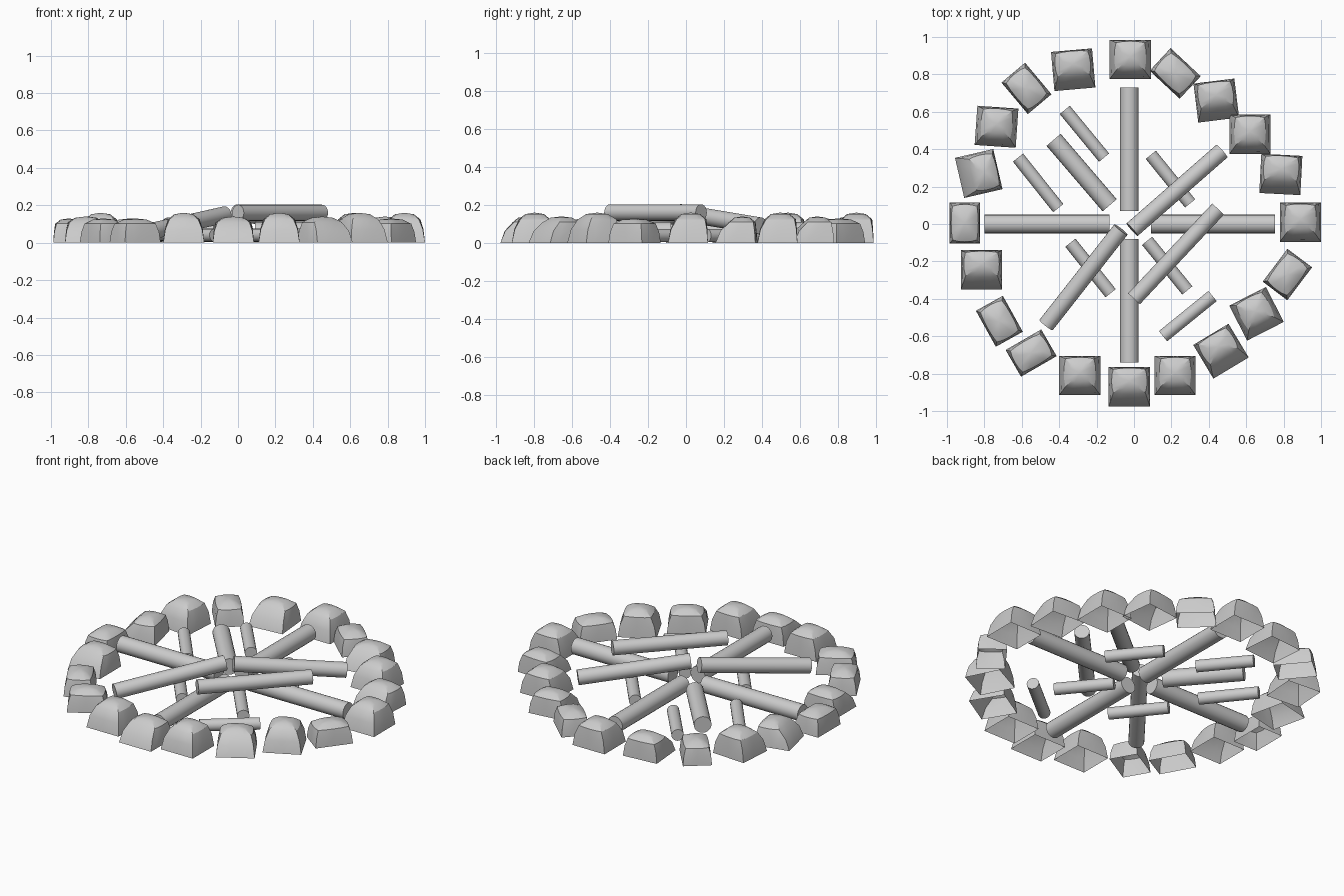
import bpy, bmesh, math
from mathutils import Vector, Matrix

cube = bpy.data.objects.get("Cube")
if cube:
    bpy.data.objects.remove(cube, do_unlink=True)

grey = bpy.data.materials.new("plain_grey")
grey.use_nodes = True
grey.diffuse_color = (0.6, 0.6, 0.6, 1)
grey.node_tree.nodes["Principled BSDF"].inputs["Base Color"].default_value = (0.6, 0.6, 0.6, 1)


def finish(bm, name, matrix):
    bmesh.ops.recalc_face_normals(bm, faces=bm.faces)
    mesh = bpy.data.meshes.new(name)
    bm.to_mesh(mesh)
    bm.free()
    mesh.materials.append(grey)
    obj = bpy.data.objects.new(name, mesh)
    obj.matrix_world = matrix
    bpy.context.collection.objects.link(obj)
    bpy.ops.object.select_all(action="DESELECT")
    obj.select_set(True)
    bpy.context.view_layer.objects.active = obj
    bpy.ops.object.shade_smooth_by_angle(angle=math.radians(32))


# Perimeter of a unit square, four points per side
side = [(-1 + k / 2, -1) for k in range(4)]
square = []
for turn in range(4):
    square += side
    side = [(-v, u) for u, v in side]

# Stone kinds: base width, base depth, top width, top depth, top shift, height
KINDS = {
    "block": (0.22, 0.21, 0.17, 0.165, 0.015, 0.16),
    "slant": (0.22, 0.21, 0.19, 0.14, 0.03, 0.14),
    "low": (0.22, 0.165, 0.20, 0.145, 0.0, 0.13),
}


def stone(name, kind, x, y, angle):
    w, d, tw, td, shift, h = KINDS[kind]
    bm = bmesh.new()

    def ring(mix, size, z, rounding):
        sx = (w + (tw - w) * mix) * size / 2
        sy = (d + (td - d) * mix) * size / 2
        verts = []
        for u, v in square:
            f = 1 - rounding * u * u * v * v
            verts.append(bm.verts.new((u * sx * f, v * sy * f + shift * mix, z * h)))
        return verts

    # Open-bottomed walls bulging slightly, then a shallow domed cap
    rings = [ring(0, 1, 0, 0), ring(0.35, 1, 0.45, 0.03),
             ring(1, 1, 0.78, 0.1), ring(1, 0.6, 0.95, 0.15)]
    n = len(square)
    for low, high in zip(rings, rings[1:]):
        for i in range(n):
            j = (i + 1) % n
            bm.faces.new((low[i], low[j], high[j], high[i]))
    centre = bm.verts.new((0, shift, h))
    for i in range(n):
        bm.faces.new((rings[-1][i], rings[-1][(i + 1) % n], centre))
    finish(bm, name, Matrix.Translation((x, y, 0)) @ Matrix.Rotation(math.radians(angle), 4, "Z"))


# Ring of stones: x, y, turn
STONES = {
    "block": [(-0.02, 0.88, 0), (0.62, 0.48, 0), (0.89, 0.01, 0), (0.655, -0.48, 27),
              (0.22, -0.81, 0), (-0.29, -0.81, 0), (-0.735, 0.52, -4)],
    "slant": [(0.44, 0.66, 7), (0.785, 0.265, -3), (0.465, -0.68, 31), (-0.025, -0.87, 0),
              (-0.815, -0.245, 0), (-0.83, 0.27, -77), (-0.325, 0.825, 5)],
    "low": [(0.22, 0.805, -43), (0.82, -0.27, 53), (-0.55, -0.69, 30),
            (-0.72, -0.52, -61), (-0.905, 0.005, 90), (-0.575, 0.725, -50)],
}
for kind, places in STONES.items():
    for i, place in enumerate(places):
        stone(f"{kind}_stone_{i + 1}", kind, *place)


def log(name, start, end, radius):
    a, b = Vector(start), Vector(end)
    axis = b - a
    bm = bmesh.new()
    bmesh.ops.create_cone(bm, cap_ends=True, segments=20, radius1=radius,
                          radius2=radius, depth=axis.length)
    finish(bm, name, Matrix.Translation((a + b) / 2) @ axis.to_track_quat("Z", "Y").to_matrix().to_4x4())


# Thick logs lying on the ground
Z = 0.06
for i, (x1, y1, x2, y2) in enumerate([
        (-0.025, 0.07, -0.025, 0.73), (-0.025, -0.08, -0.025, -0.74),
        (-0.8, 0, -0.13, 0), (0.09, 0, 0.755, 0), (-0.43, 0.45, -0.13, 0.1)]):
    log(f"ground_log_{i + 1}", (x1, y1, Z), (x2, y2, Z), 0.05)

# Logs leaning on the pile and one resting across the top
log("leaning_log_right", (-0.01, -0.03, 0.16), (0.47, 0.39, 0.09), 0.045)
log("leaning_log_left", (-0.07, -0.03, 0.15), (-0.47, -0.54, 0.06), 0.045)
log("top_log", (0, -0.4, 0.16), (0.45, 0.08, 0.16), 0.043)

# Thin kindling sticks
Z = 0.04
for i, (x1, y1, x2, y2) in enumerate([
        (0.09, 0.37, 0.3, 0.11), (-0.37, 0.61, -0.16, 0.355), (-0.62, 0.355, -0.405, 0.085),
        (-0.34, -0.1, -0.125, -0.37), (0.07, -0.09, 0.285, -0.355), (0.155, -0.6, 0.42, -0.385)]):
    log(f"kindling_{i + 1}", (x1, y1, Z), (x2, y2, Z), 0.035)
